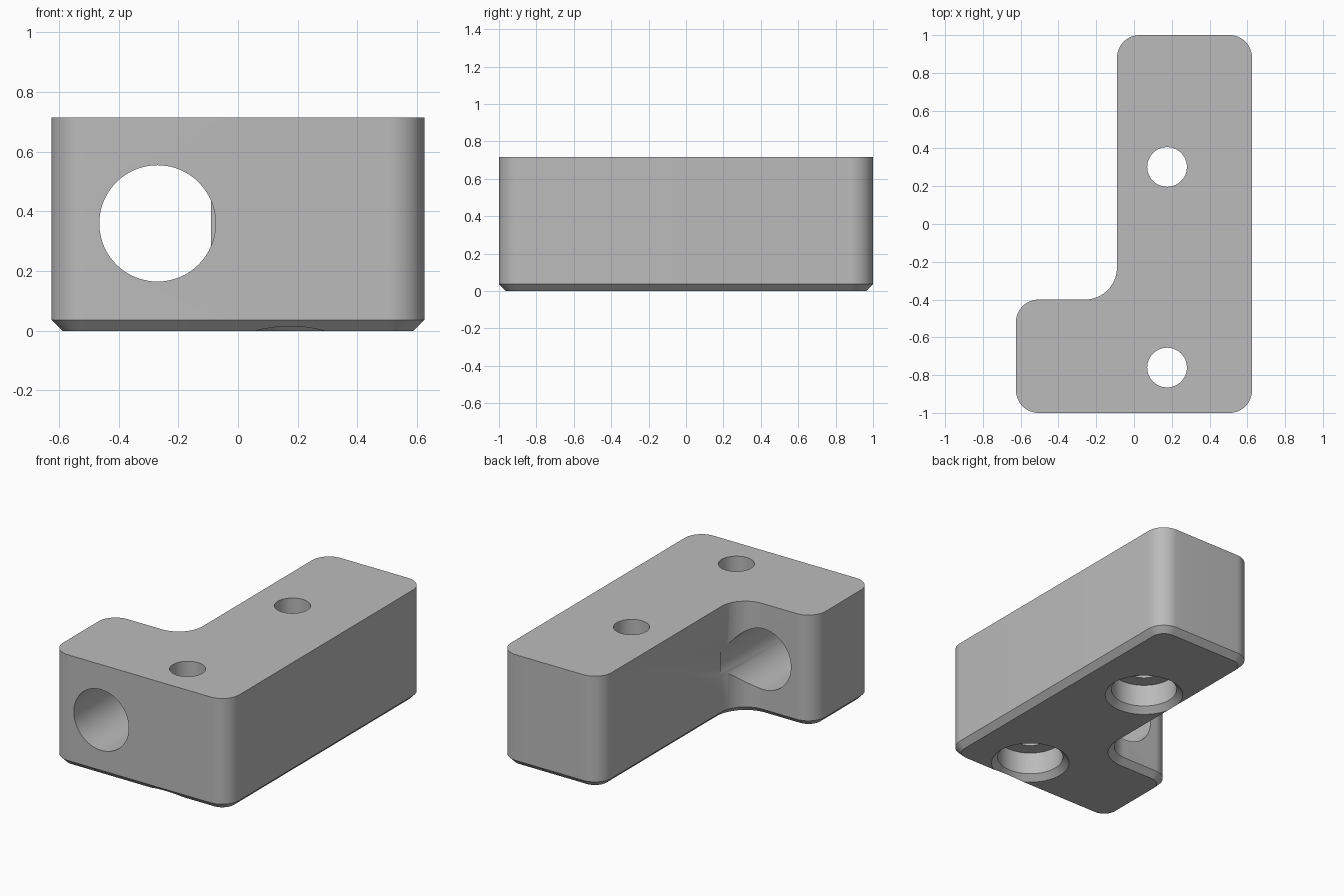
import bpy, bmesh, math
from mathutils import Vector, Matrix

if "Cube" in bpy.data.objects:
    bpy.data.objects.remove(bpy.data.objects["Cube"], do_unlink=True)

HEIGHT, CHAMFER = 0.715, 0.037
LEFT, RIGHT, INNER, STEP = -0.625, 0.625, -0.09, -0.4
CORNER, FILLET, SEGMENTS = 0.12, 0.17, 16

grey = bpy.data.materials.new("plain grey")
grey.use_nodes = True
colour = (0.5, 0.5, 0.5, 1)
grey.diffuse_color = colour
grey.node_tree.nodes["Principled BSDF"].inputs["Base Color"].default_value = colour


def make_object(name, bm):
    bmesh.ops.recalc_face_normals(bm, faces=bm.faces)
    mesh = bpy.data.meshes.new(name)
    bm.to_mesh(mesh)
    bm.free()
    mesh.materials.append(grey)
    obj = bpy.data.objects.new(name, mesh)
    bpy.context.collection.objects.link(obj)
    return obj


def outline(inset):
    """Rounded L outline, counter-clockwise, moved inward by inset."""
    # arc centre x, y, start angle, concave flag
    c = CORNER
    arcs = [(LEFT + c, -1 + c, 180, False), (RIGHT - c, -1 + c, 270, False),
            (RIGHT - c, 1 - c, 0, False), (INNER + c, 1 - c, 90, False),
            (INNER - FILLET, STEP + FILLET, 0, True), (LEFT + c, STEP - c, 90, False)]
    points = []
    for x, y, start, concave in arcs:
        radius = FILLET + inset if concave else CORNER - inset
        for i in range(SEGMENTS + 1):
            turn = 90 * i / SEGMENTS
            a = math.radians(start - turn if concave else start + turn)
            points.append((x + radius * math.cos(a), y + radius * math.sin(a)))
    return points


def make_body():
    bm = bmesh.new()
    levels = [(0, CHAMFER), (CHAMFER, 0), (HEIGHT, 0)]
    rings = [[bm.verts.new((x, y, z)) for x, y in outline(inset)] for z, inset in levels]
    for low, high in zip(rings, rings[1:]):
        for i in range(len(low)):
            j = (i + 1) % len(low)
            bm.faces.new((low[i], low[j], high[j], high[i]))
    bm.faces.new(rings[0][::-1])
    bm.faces.new(rings[-1])
    return make_object("bracket_body", bm)


def lathe_cutter(name, profile, matrix, sides=64):
    """Closed round cutter from (radius, height) pairs."""
    bm = bmesh.new()
    rings = []
    for r, z in profile:
        angles = [2 * math.pi * i / sides for i in range(sides)]
        rings.append([bm.verts.new((r * math.cos(a), r * math.sin(a), z)) for a in angles])
    for low, high in zip(rings, rings[1:]):
        for i in range(sides):
            j = (i + 1) % sides
            bm.faces.new((low[i], low[j], high[j], high[i]))
    bm.faces.new(rings[0][::-1])
    bm.faces.new(rings[-1])
    bm.transform(matrix)
    return make_object(name, bm)


body = make_body()

# Two screw holes, counterbored and chamfered from below
BORE, HOLE, DEPTH = 0.196, 0.105, 0.18
screw = [(BORE + 2 * CHAMFER, -CHAMFER), (BORE, CHAMFER), (BORE, DEPTH),
         (HOLE, DEPTH), (HOLE, HEIGHT + 0.1)]
cutters = [lathe_cutter("screw_hole_cutter", screw, Matrix.Translation((0.175, y, 0)))
           for y in (-0.76, 0.302)]

# Rod bore from the front, ending just past the inner fillet
rod = Matrix.Translation((-0.27, 0, 0.36)) @ Matrix.Rotation(math.radians(90), 4, "X")
cutters.append(lathe_cutter("rod_bore_cutter", [(0.195, 0.222), (0.195, 1.1)], rod))

bpy.context.view_layer.objects.active = body
for cutter in cutters:
    cut = body.modifiers.new(cutter.name, "BOOLEAN")
    cut.operation, cut.solver, cut.object = "DIFFERENCE", "EXACT", cutter
    bpy.ops.object.modifier_apply(modifier=cut.name)
    bpy.data.objects.remove(cutter, do_unlink=True)

bpy.ops.object.select_all(action="DESELECT")
body.select_set(True)
bpy.ops.object.shade_smooth_by_angle(angle=math.radians(30))
